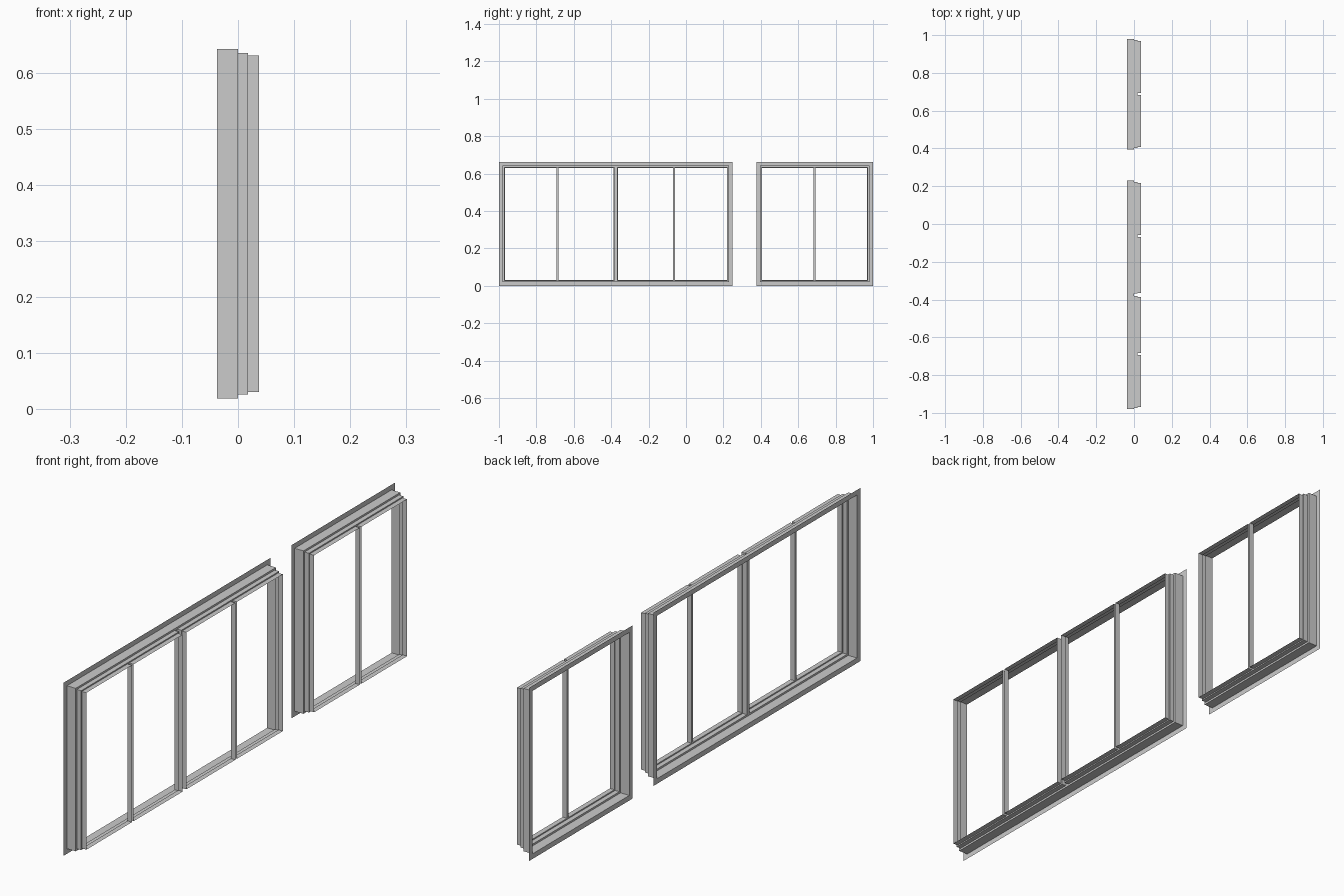
import bpy, bmesh

if "Cube" in bpy.data.objects:
    bpy.data.objects.remove(bpy.data.objects["Cube"])

# depths of the stepped sheet profile (back flange to front lip)
X0, X1, X2, X3 = -0.037, 0.0, 0.018, 0.037
H = 0.662


def quad(bm, pts):
    bm.faces.new([bm.verts.new(p) for p in pts])


def plate(bm, x, outer, holes):
    """Flat sheet at depth x with rectangular holes side by side (y0, y1, z0, z1)."""
    y0, y1, z0, z1 = outer
    a, b = holes[0][2], holes[0][3]
    edges = [y0] + [v for h in holes for v in h[:2]] + [y1]
    bands = [(y0, y1, z0, a), (y0, y1, b, z1)]
    bands += [(edges[i], edges[i + 1], a, b) for i in range(0, len(edges), 2)]
    for p, q, r, s in bands:
        quad(bm, [(x, p, r), (x, q, r), (x, q, s), (x, p, s)])


def sleeve(bm, rect, xa, xb):
    """Four thin walls running from depth xa to xb."""
    p, q, r, s = rect
    c = [(p, r), (q, r), (q, s), (p, s)]
    for i in range(4):
        (ya, za), (yb, zb) = c[i], c[(i + 1) % 4]
        quad(bm, [(xa, ya, za), (xa, yb, zb), (xb, yb, zb), (xb, ya, za)])


def inset(r, d):
    return (r[0] + d, r[1] - d, r[2] + d, r[3] - d)


def split(r, y, gap):
    """Cut an opening in two, leaving a gap for a bar at y."""
    return [(r[0], y - gap / 2, r[2], r[3]), (y + gap / 2, r[1], r[2], r[3])]


def finish(name, bm):
    bmesh.ops.remove_doubles(bm, verts=bm.verts, dist=1e-5)
    bmesh.ops.recalc_face_normals(bm, faces=bm.faces)
    me = bpy.data.meshes.new(name)
    bm.to_mesh(me)
    bm.free()
    bpy.context.collection.objects.link(bpy.data.objects.new(name, me))


def window(name, y0, y1, mullion, bars):
    flange = (y0, y1, 0, H)
    casing = inset(flange, 0.0195)
    inner = inset(casing, 0.007)
    sashes = split(inner, mullion, 0.014) if mullion is not None else [inner]

    # wall flange and deep casing
    bm = bmesh.new()
    plate(bm, X0, flange, [casing])
    sleeve(bm, casing, X0, X1)
    plate(bm, X1, casing, sashes)
    finish(name + "_casing", bm)

    # stepped sash surrounds, each divided by a slim glazing bar
    for i, (sash, bar) in enumerate(zip(sashes, bars)):
        bm = bmesh.new()
        panes = split(inset(sash, 0.0045), bar, 0.010)
        sleeve(bm, sash, X1, X2)
        plate(bm, X2, sash, panes)
        for pane in panes:
            sleeve(bm, pane, X2, X3)
        finish(f"{name}_sash_{i + 1}", bm)


window("wide_window", -1.0, 0.249, -0.3755, [-0.688, -0.064])
window("narrow_window", 0.376, 1.0, None, [0.688])
